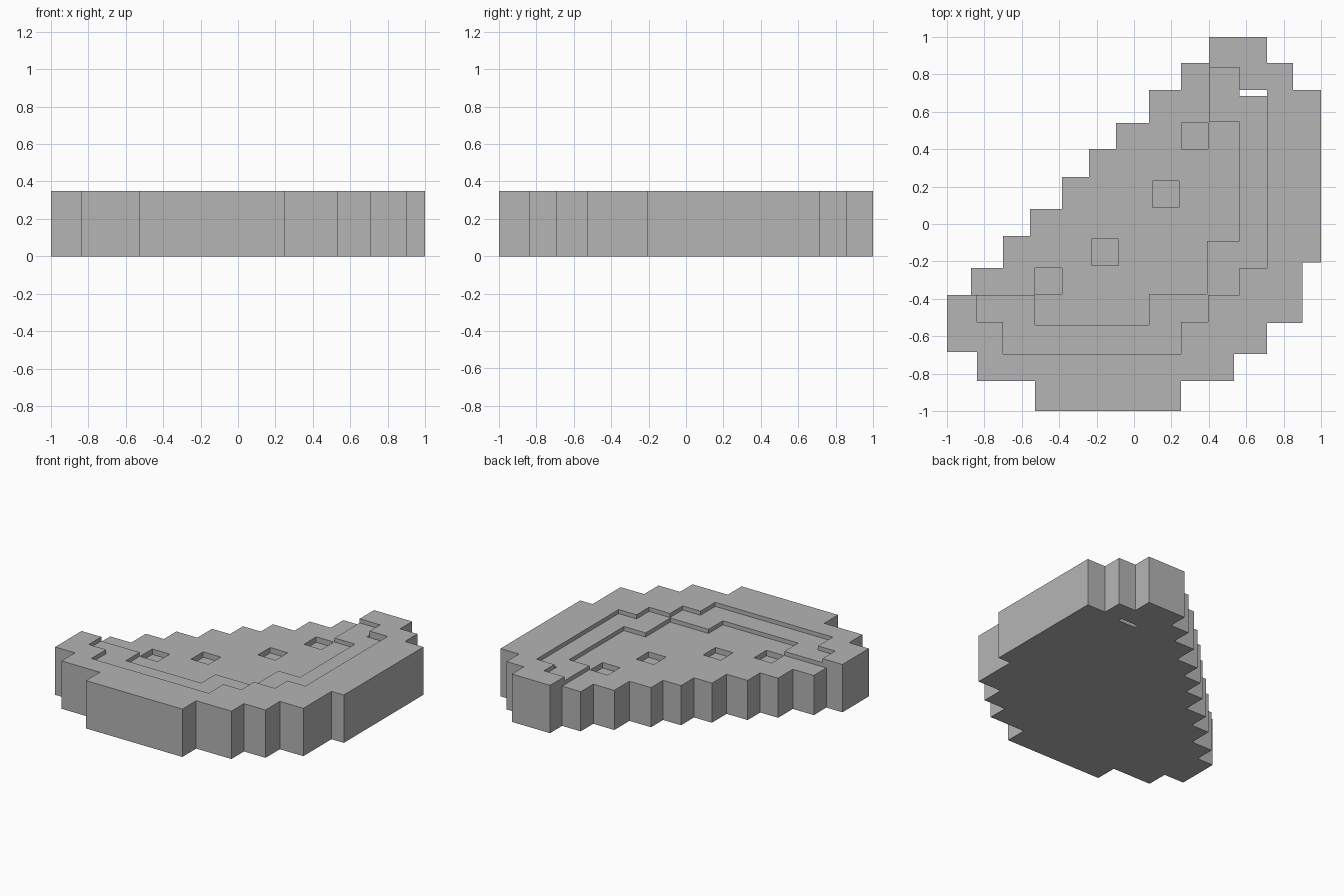
import bpy
import bmesh
from mathutils import Vector

default = bpy.data.objects.get("Cube")
if default:
    bpy.data.objects.remove(default, do_unlink=True)

# Single plain material
grey = bpy.data.materials.new("plain_grey")
grey.use_nodes = True
colour = (.46, .46, .46, 1)
grey.diffuse_color = colour
grey.node_tree.nodes["Principled BSDF"].inputs["Base Color"].default_value = colour


def stepped_outline(steps):
    """Closed right-angled outline: each step moves first across, then along y."""
    corners = []
    for index, (x, y) in enumerate(steps):
        next_x = steps[(index + 1) % len(steps)][0]
        corners += [(x, y), (next_x, y)]
    return corners


def slab(name, steps, top, bottom=0):
    """Extrude a stepped outline into a flat solid."""
    bm = bmesh.new()
    verts = [bm.verts.new((x, y, bottom)) for x, y in stepped_outline(steps)]
    base = bm.faces.new(verts)
    extruded = bmesh.ops.extrude_face_region(bm, geom=[base], use_keep_orig=True)
    lifted = [item for item in extruded["geom"] if isinstance(item, bmesh.types.BMVert)]
    bmesh.ops.translate(bm, verts=lifted, vec=Vector((0, 0, top - bottom)))
    bmesh.ops.recalc_face_normals(bm, faces=bm.faces[:])
    mesh = bpy.data.meshes.new(name)
    bm.to_mesh(mesh)
    bm.free()
    mesh.materials.append(grey)
    obj = bpy.data.objects.new(name, mesh)
    bpy.context.scene.collection.objects.link(obj)
    return obj


# Heights of the terraces, from outer rim to seed floor
RIM_TOP, BAND_TOP, FLESH_TOP, SEED_FLOOR = .35, .32, .29, .25

# Border shared by the pale band and the flesh
inner_border = [(-.53, -.54), (.08, -.375), (.39, -.09), (.565, .545)]

# Outer rim: around the outside, then back along its inner steps
outer_steps = [(.4, 1), (.71, .86), (.85, .715), (1, -.205), (.9, -.53),
               (.71, -.695), (.535, -.84), (.25, -1), (-.53, -.84),
               (-.84, -.685), (-1, -.38)]
rim_inside = [(-.84, -.525), (-.7, -.695), (.25, -.525), (.395, -.38),
              (.565, -.235), (.71, .715), (.565, .835)]
slab("outer_rind", outer_steps + rim_inside, RIM_TOP)

# Pale band, leaving a narrow slot beside the rim near the upper tip
band_outside = [(.4, .835), (.565, .685), (.71, -.235), (.565, -.38),
                (.395, -.525), (.25, -.695), (-.7, -.525), (-.84, -.38)]
slab("inner_rind", band_outside + inner_border, BAND_TOP)

# Flesh with its diagonal staircase edge
staircase = [(.4, .86), (.25, .715), (.08, .54), (-.095, .4), (-.24, .25),
             (-.385, .08), (-.555, -.065), (-.7, -.235), (-.87, -.38)]
flesh = slab("flesh", inner_border + staircase, FLESH_TOP)

# Square seed pockets sunk into the flesh
pockets = [(.324, .472), (.17, .16), (-.155, -.15), (-.457, -.307)]
half = .071
for number, (x, y) in enumerate(pockets):
    square = [(x - half, y - half), (x + half, y + half)]
    cutter = slab(f"seed_cutter_{number}", square, RIM_TOP, SEED_FLOOR)
    cutter.hide_render = True
    cutter.hide_viewport = True
    cut = flesh.modifiers.new(f"seed_pocket_{number}", "BOOLEAN")
    cut.operation = "DIFFERENCE"
    cut.solver = "EXACT"
    cut.object = cutter

# Bake the pockets and remove the helpers
bpy.context.view_layer.update()
graph = bpy.context.evaluated_depsgraph_get()
baked = bpy.data.meshes.new_from_object(flesh.evaluated_get(graph))
flesh.modifiers.clear()
flesh.data = baked
for obj in list(bpy.data.objects):
    if obj.name.startswith("seed_cutter"):
        bpy.data.objects.remove(obj, do_unlink=True)
